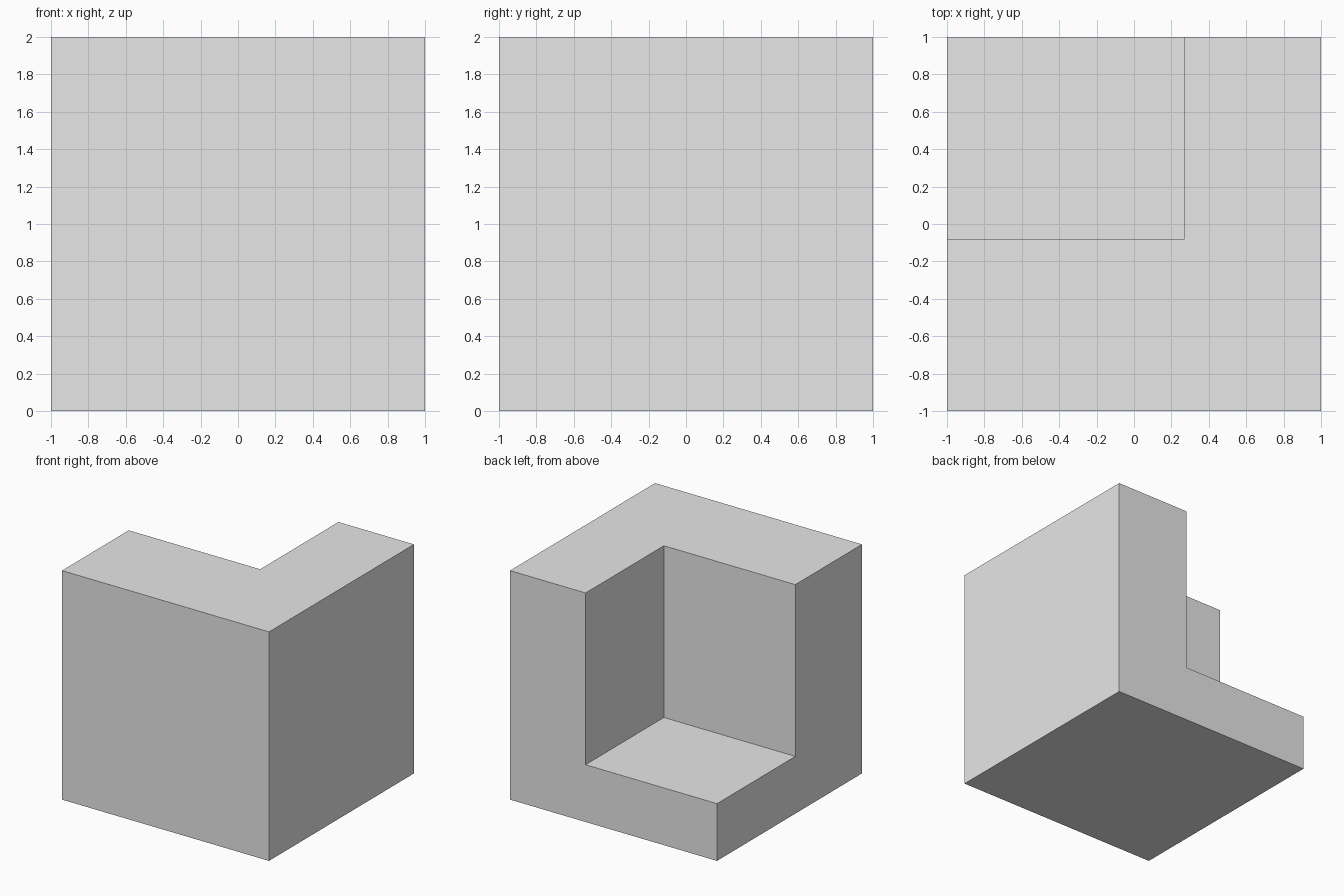
import bpy
import bmesh

cube = bpy.data.objects.get("Cube")
if cube:
    bpy.data.objects.remove(cube, do_unlink=True)

# Plain grey material
grey = bpy.data.materials.new("light_grey")
grey.use_nodes = True
colour = (0.8, 0.8, 0.8, 1)
grey.diffuse_color = colour
grey.node_tree.nodes["Principled BSDF"].inputs["Base Color"].default_value = colour

FLOOR, TOP = 0.5, 2.0          # heights of the notch floor and the block
NOTCH_X, NOTCH_Y = 0.27, -0.08  # inner corner of the notch

# Block outline, counter-clockwise; the last corner is the notched one
outline = [(-1, NOTCH_Y), (-1, -1), (1, -1), (1, 1), (NOTCH_X, 1), (NOTCH_X, NOTCH_Y)]
corner = (-1, 1)

bm = bmesh.new()


def ring(points, z):
    return [bm.verts.new((x, y, z)) for x, y in points]


# L-shaped top and square base
top = ring(outline, TOP)
base = ring([corner, (-1, -1), (1, -1), (1, 1)], 0)
floor = ring([outline[0], corner, outline[4], outline[5]], FLOOR)
bm.faces.new(top)
bm.faces.new(base[::-1])

# Full outer walls on the front and the left
bm.faces.new((base[1], base[2], top[2], top[1]))
bm.faces.new((base[2], base[3], top[3], top[2]))

# Stepped outer walls on the right and the back
bm.faces.new((base[0], base[1], top[1], top[0], floor[0], floor[1]))
bm.faces.new((base[3], base[0], floor[1], floor[2], top[4], top[3]))

# Notch floor and its two inner walls
bm.faces.new((floor[0], floor[3], floor[2], floor[1]))
bm.faces.new((floor[3], floor[0], top[0], top[5]))
bm.faces.new((floor[2], floor[3], top[5], top[4]))
bmesh.ops.recalc_face_normals(bm, faces=bm.faces)

mesh = bpy.data.meshes.new("notched_block")
bm.to_mesh(mesh)
bm.free()
mesh.materials.append(grey)
block = bpy.data.objects.new("notched_block", mesh)
bpy.context.collection.objects.link(block)
